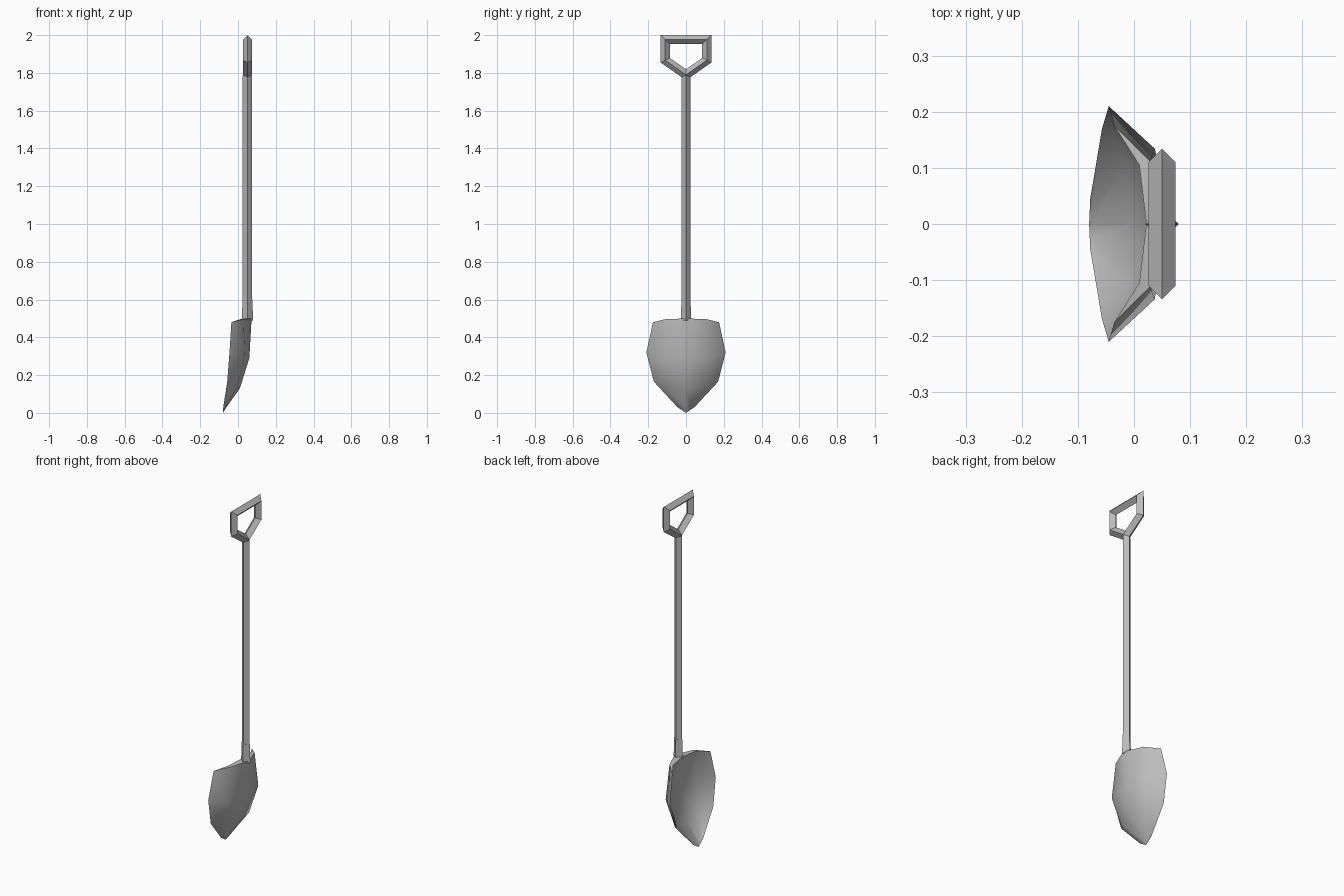
import bpy
import bmesh
import math
from mathutils import Vector

cube = bpy.data.objects.get("Cube")
if cube:
    bpy.data.objects.remove(cube, do_unlink=True)

# One metal grey for the whole tool
grey = bpy.data.materials.new("metal grey")
grey.use_nodes = True
colour = (0.5, 0.5, 0.5, 1)
grey.diffuse_color = colour
grey.node_tree.nodes["Principled BSDF"].inputs["Base Color"].default_value = colour

AXIS_X = 0.05  # the shaft stands slightly behind the centre


def finish(bm, name):
    bmesh.ops.remove_doubles(bm, verts=bm.verts, dist=0.0001)
    bmesh.ops.recalc_face_normals(bm, faces=bm.faces)
    mesh = bpy.data.meshes.new(name)
    bm.to_mesh(mesh)
    bm.free()
    mesh.materials.append(grey)
    obj = bpy.data.objects.new(name, mesh)
    bpy.context.collection.objects.link(obj)
    return obj


def bridge(bm, a, b):
    n = len(a)
    for i in range(n):
        j = (i + 1) % n
        bm.faces.new((a[i], a[j], b[j], b[i]))


def diamond_post(name, bottom, top, r_bottom, r_top):
    bm = bmesh.new()
    rings = []
    for z, r in ((bottom, r_bottom), (top, r_top)):
        rings.append([bm.verts.new((AXIS_X + dx * r, dy * r * 0.92, z))
                      for dx, dy in ((1, 0), (0, 1), (-1, 0), (0, -1))])
    bridge(bm, *rings)
    for ring in rings:
        bm.faces.new(ring)
    return finish(bm, name)


# Shaft and the wider socket at its foot
diamond_post("shaft", 0.5, 1.785, 0.025, 0.025)
diamond_post("socket", 0.49, 0.6, 0.03, 0.026)

# Grip: diamond section swept round a closed five-sided loop with mitred corners
path = [Vector(p) for p in ((0, 1.79), (0.11, 1.867), (0.11, 1.976),
                            (-0.11, 1.976), (-0.11, 1.867))]
bm = bmesh.new()
rings = []
for i, p in enumerate(path):
    before = (p - path[i - 1]).normalized()
    after = (path[(i + 1) % len(path)] - p).normalized()
    n1 = Vector((before.y, -before.x))
    n2 = Vector((after.y, -after.x))
    miter = (n1 + n2) / (1 + n1.dot(n2)) * 0.024
    section = ((0, 1), (1, 0), (0, -1), (-1, 0))
    rings.append([bm.verts.new((AXIS_X + dx * 0.024, p.x + side * miter.x,
                                p.y + side * miter.y)) for dx, side in section])
for i, ring in enumerate(rings):
    bridge(bm, ring, rings[(i + 1) % len(rings)])
finish(bm, "grip")

# Blade rows: rim height, half width, rim x, centre height, back x, hollow x
rows = [
    (0.48, 0.175, -0.035, 0.50, 0.072, 0.022),
    (0.32, 0.21, -0.045, 0.29, 0.060, 0.043),
    (0.165, 0.17, -0.057, 0.13, 0.010, -0.002),
    (0.03, 0.045, -0.078, 0.02, -0.068, -0.073),
]
BACK = ((-1, 0), (-0.64, 0.78), (0, 1), (0.64, 0.78), (1, 0))
HOLLOW = ((0.6, 0.78), (0, 1), (-0.6, 0.78))
bm = bmesh.new()
rings = []
for rim_z, half, rim_x, mid_z, back_x, hollow_x in rows:
    ring = []
    for points, deep_x in ((BACK, back_x), (HOLLOW, hollow_x)):
        for s, depth in points:
            # the top edge is thick only where it meets the socket
            x = rim_x + (deep_x - rim_x) * depth
            if rim_z == rows[0][0] and points is BACK and 0 < depth < 1:
                x -= 0.02
            ring.append(bm.verts.new((x, s * half, rim_z + (mid_z - rim_z) * depth)))
    rings.append(ring)
for a, b in zip(rings, rings[1:]):
    bridge(bm, a, b)
# Top edge, then the point
t = rings[0]
for ids in ((0, 1, 7), (1, 2, 6, 7), (2, 3, 5, 6), (3, 4, 5)):
    bm.faces.new([t[i] for i in ids])
tip = bm.verts.new((-0.08, 0, 0))
last = rings[-1]
for i in range(len(last)):
    bm.faces.new((last[i], last[(i + 1) % len(last)], tip))
blade = finish(bm, "blade")

bpy.ops.object.select_all(action="DESELECT")
blade.select_set(True)
bpy.context.view_layer.objects.active = blade
bpy.ops.object.shade_smooth_by_angle(angle=math.radians(60))
